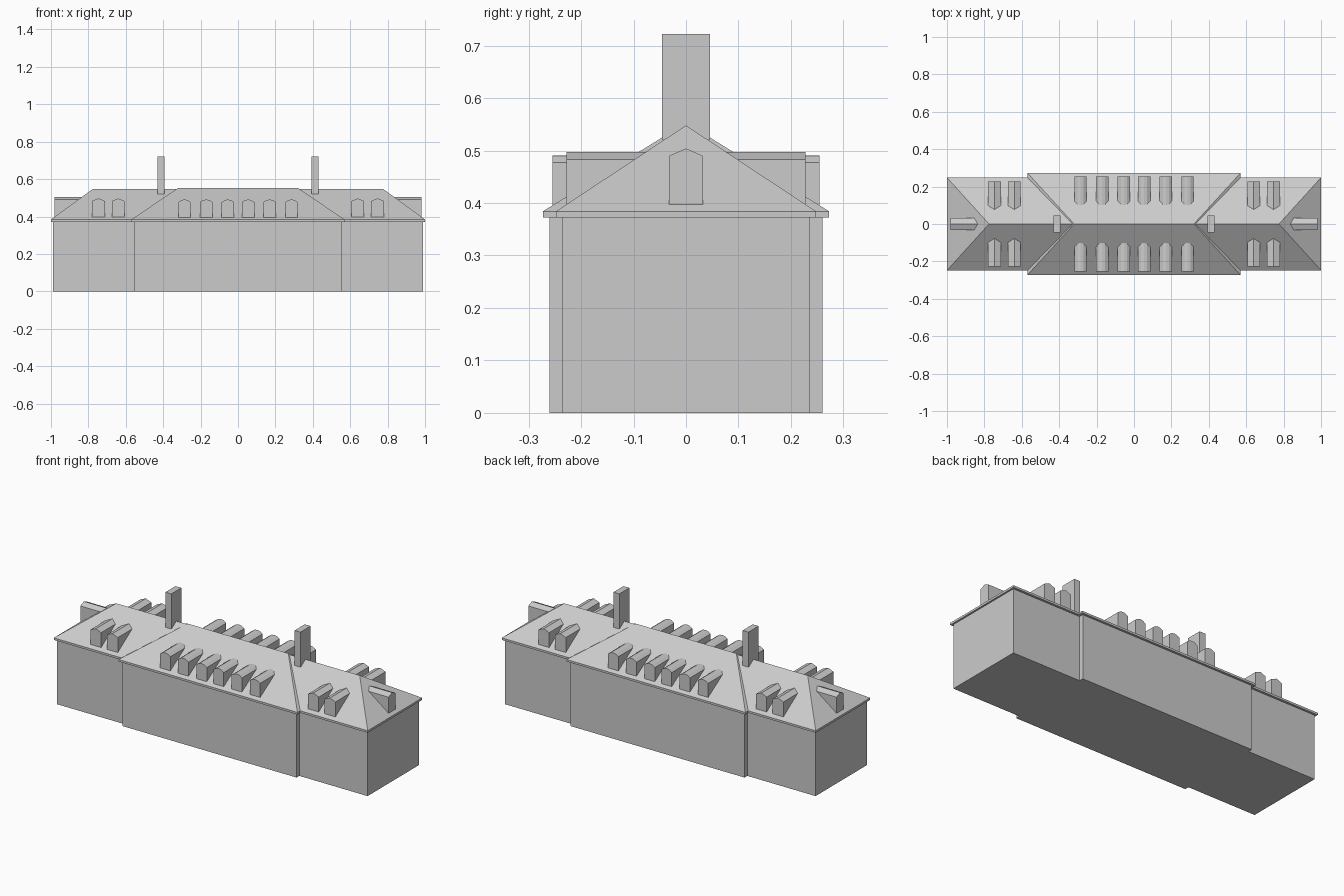
import bpy
import math
from mathutils import Matrix, Vector

if "Cube" in bpy.data.objects:
    bpy.data.objects.remove(bpy.data.objects["Cube"])

EAVE_LOW, EAVE = 0.372, 0.384


def add_mesh(name, verts, faces):
    mesh = bpy.data.meshes.new(name)
    mesh.from_pydata(verts, [], faces)
    mesh.update()
    obj = bpy.data.objects.new(name, mesh)
    bpy.context.collection.objects.link(obj)
    return obj


def box(name, x0, x1, y, z0, z1):
    bpy.ops.mesh.primitive_cube_add(size=1, location=((x0 + x1) / 2, 0, (z0 + z1) / 2))
    obj = bpy.context.object
    obj.name = name
    obj.scale = (x1 - x0, 2 * y, z1 - z0)
    bpy.ops.object.transform_apply(location=False, rotation=False, scale=True)


def hip_roof(name, hx, hy, ridge_x, ridge_z):
    # thin eave slab with a hipped top
    corners = [(-hx, -hy), (hx, -hy), (hx, hy), (-hx, hy)]
    verts = [(x, y, z) for z in (EAVE_LOW, EAVE) for x, y in corners]
    verts += [(-ridge_x, 0, ridge_z), (ridge_x, 0, ridge_z)]
    faces = [(3, 2, 1, 0)]
    faces += [(i, (i + 1) % 4, (i + 1) % 4 + 4, i + 4) for i in range(4)]
    faces += [(4, 5, 9, 8), (5, 6, 9), (6, 7, 8, 9), (7, 4, 8)]
    add_mesh(name, verts, faces)


def dormer(name, along, front, eave, slope, top, angle):
    # front outline, run back until it meets the roof plane
    base = EAVE + (eave - front) * slope
    w = top[0][0]
    outline = [(-w, base), (w, base)] + top + [(-x, z) for x, z in reversed(top) if x > 0]
    n = len(outline)
    verts = [(x, -front, z) for x, z in outline]
    verts += [(x, -(eave - (z - EAVE) / slope), z) for x, z in outline[2:]]

    def back(i):
        return i if i < 2 else n + i - 2

    faces = [tuple(range(n)), tuple(back(i) for i in reversed(range(n)))]
    for i in range(1, n):
        j = (i + 1) % n
        loop = [i, back(i), back(j), j]
        faces.append(tuple(dict.fromkeys(loop)))
    spin = Matrix.Rotation(angle, 4, 'Z')
    verts = [spin @ Vector((x + along, y, z)) for x, y, z in verts]
    add_mesh(name, verts, faces)


# walls
box("central_walls", -0.555, 0.555, 0.26, 0, EAVE_LOW)
box("left_wing_walls", -0.99, -0.555, 0.235, 0, EAVE_LOW)
box("right_wing_walls", 0.555, 0.99, 0.235, 0, EAVE_LOW)

# roofs
hip_roof("wing_roof", 1.0, 0.248, 0.775, 0.548)
hip_roof("central_roof", 0.57, 0.273, 0.32, 0.553)

# chimneys
box("left_chimney", -0.43, -0.393, 0.046, 0.52, 0.722)
box("right_chimney", 0.393, 0.43, 0.046, 0.52, 0.722)

# dormers along the front and back slopes
arch = [(0.033, 0.477), (0.016, 0.488), (0, 0.491)]
gable = [(0.034, 0.483), (0, 0.497)]
for side, angle in (("front", 0), ("back", math.pi)):
    for s in (-1, 1):
        for x in (0.054, 0.17, 0.286):
            dormer(f"{side}_central_dormer", s * x, 0.254, 0.273, 0.62, arch, angle)
        for x in (0.64, 0.746):
            dormer(f"{side}_wing_dormer", s * x, 0.228, 0.248, 0.661, gable, angle)

# dormers on the end hips
end_gable = [(0.032, 0.49), (0, 0.504)]
for side, angle in (("right", math.pi / 2), ("left", -math.pi / 2)):
    dormer(f"{side}_end_dormer", 0, 0.982, 1.0, 0.729, end_gable, angle)
